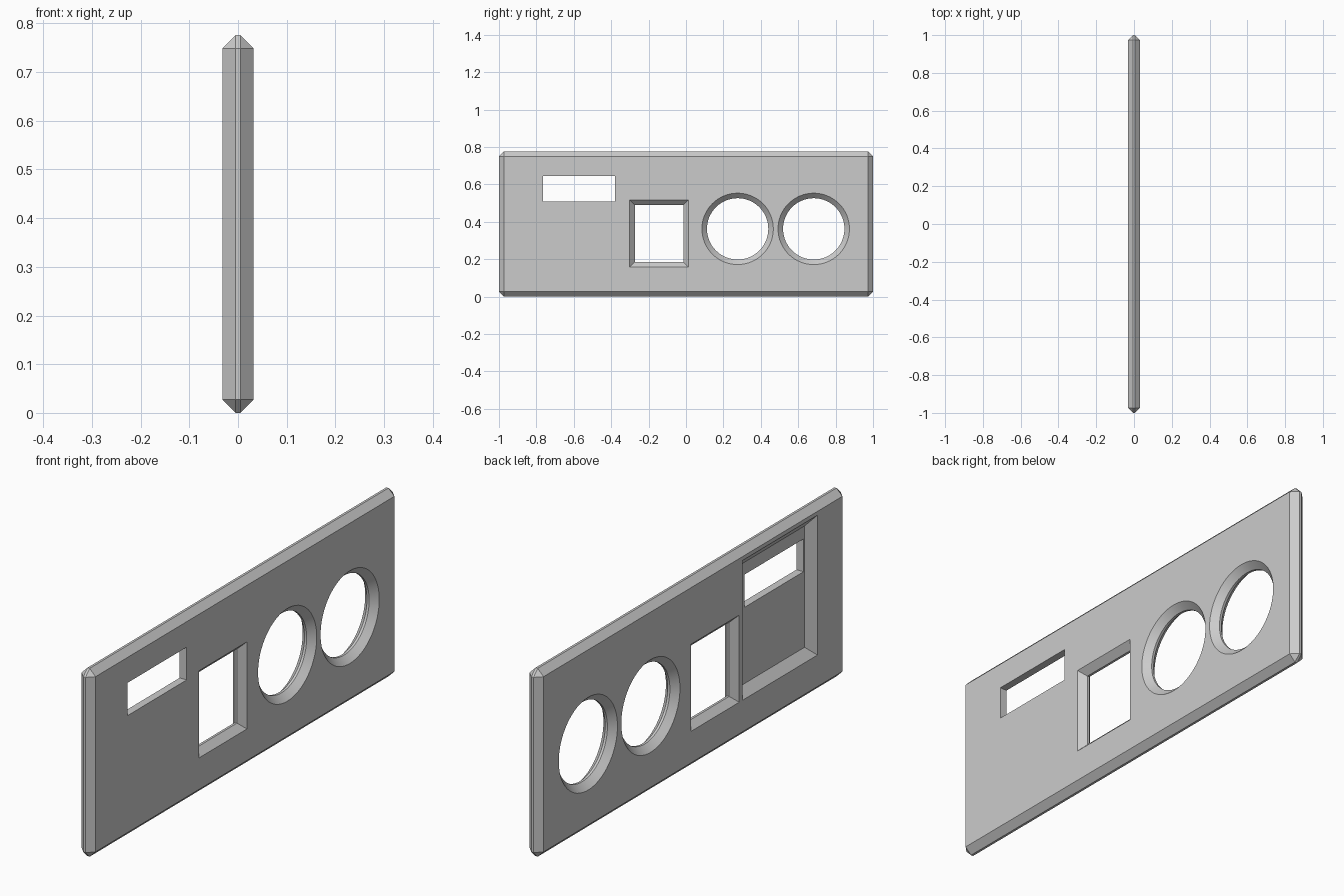
import bpy, bmesh, math

cube = bpy.data.objects.get("Cube")
if cube:
    bpy.data.objects.remove(cube, do_unlink=True)

HALF = 0.032      # half thickness of the panel
RIM = 0.005       # half width of the flat strip between chamfers
CH = HALF - RIM   # chamfer size
LENGTH, HEIGHT = 2.0, 0.776

grey = bpy.data.materials.new("plain_grey")
grey.use_nodes = True
grey.diffuse_color = (0.6, 0.6, 0.6, 1)
grey.node_tree.nodes["Principled BSDF"].inputs["Base Color"].default_value = (0.6, 0.6, 0.6, 1)


def new_object(name, bm):
    bmesh.ops.recalc_face_normals(bm, faces=bm.faces)
    mesh = bpy.data.meshes.new(name)
    bm.to_mesh(mesh)
    bm.free()
    mesh.materials.append(grey)
    obj = bpy.data.objects.new(name, mesh)
    bpy.context.collection.objects.link(obj)
    return obj


def rect(y0, y1, z0, z1):
    """Rectangle outline that can be grown or shrunk by an offset."""
    return lambda g: [(y0 - g, z0 - g), (y1 + g, z0 - g), (y1 + g, z1 + g), (y0 - g, z1 + g)]


def circle(y, z, r, sides=64):
    steps = [2 * math.pi * i / sides for i in range(sides)]
    return lambda g: [(y + (r + g) * math.cos(a), z + (r + g) * math.sin(a)) for a in steps]


def loft(name, outline, sections):
    """Solid along x from (x, outline growth) sections."""
    bm = bmesh.new()
    rings = [[bm.verts.new((x, y, z)) for y, z in outline(g)] for x, g in sections]
    for a, b in zip(rings, rings[1:]):
        for i in range(len(a)):
            j = (i + 1) % len(a)
            bm.faces.new((a[i], a[j], b[j], b[i]))
    bm.faces.new(rings[0])
    bm.faces.new(rings[-1])
    return new_object(name, bm)


# Panel slab with chamfered edges
bm = bmesh.new()
bmesh.ops.create_cube(bm, size=1)
for v in bm.verts:
    v.co = (v.co.x * 2 * HALF, v.co.y * LENGTH, (v.co.z + 0.5) * HEIGHT)
bmesh.ops.bevel(bm, geom=bm.edges[:], offset=CH, segments=1, affect='EDGES')
panel = new_object("panel", bm)

# Openings chamfered on both faces, running past the surfaces
over = 0.01
both = [(-HALF - over, CH + over), (-RIM, 0), (RIM, 0), (HALF + over, CH + over)]
through = [(-HALF - over, 0), (HALF + over, 0)]
tapered = [(-HALF - over, 0.05), (0, 0)]
cutters = [
    loft("round_opening_a", circle(0.276, 0.362, 0.164), both),
    loft("round_opening_b", circle(0.683, 0.362, 0.164), both),
    loft("square_opening", rect(-0.274, -0.014, 0.184, 0.489), both),
    loft("back_recess", rect(-0.772, -0.36, 0.195, 0.695), tapered),
    loft("display_window", rect(-0.765, -0.38, 0.509, 0.644), through),
]

bpy.context.view_layer.objects.active = panel
for cutter in cutters:
    cutter.hide_render = True
    mod = panel.modifiers.new(cutter.name, 'BOOLEAN')
    mod.operation = 'DIFFERENCE'
    mod.solver = 'EXACT'
    mod.object = cutter
    bpy.ops.object.modifier_apply(modifier=mod.name)
for cutter in cutters:
    bpy.data.objects.remove(cutter, do_unlink=True)

# Smooth the round chamfers, keep the other edges crisp
bpy.ops.object.select_all(action='DESELECT')
panel.select_set(True)
bpy.ops.object.shade_smooth_by_angle(angle=math.radians(25))
